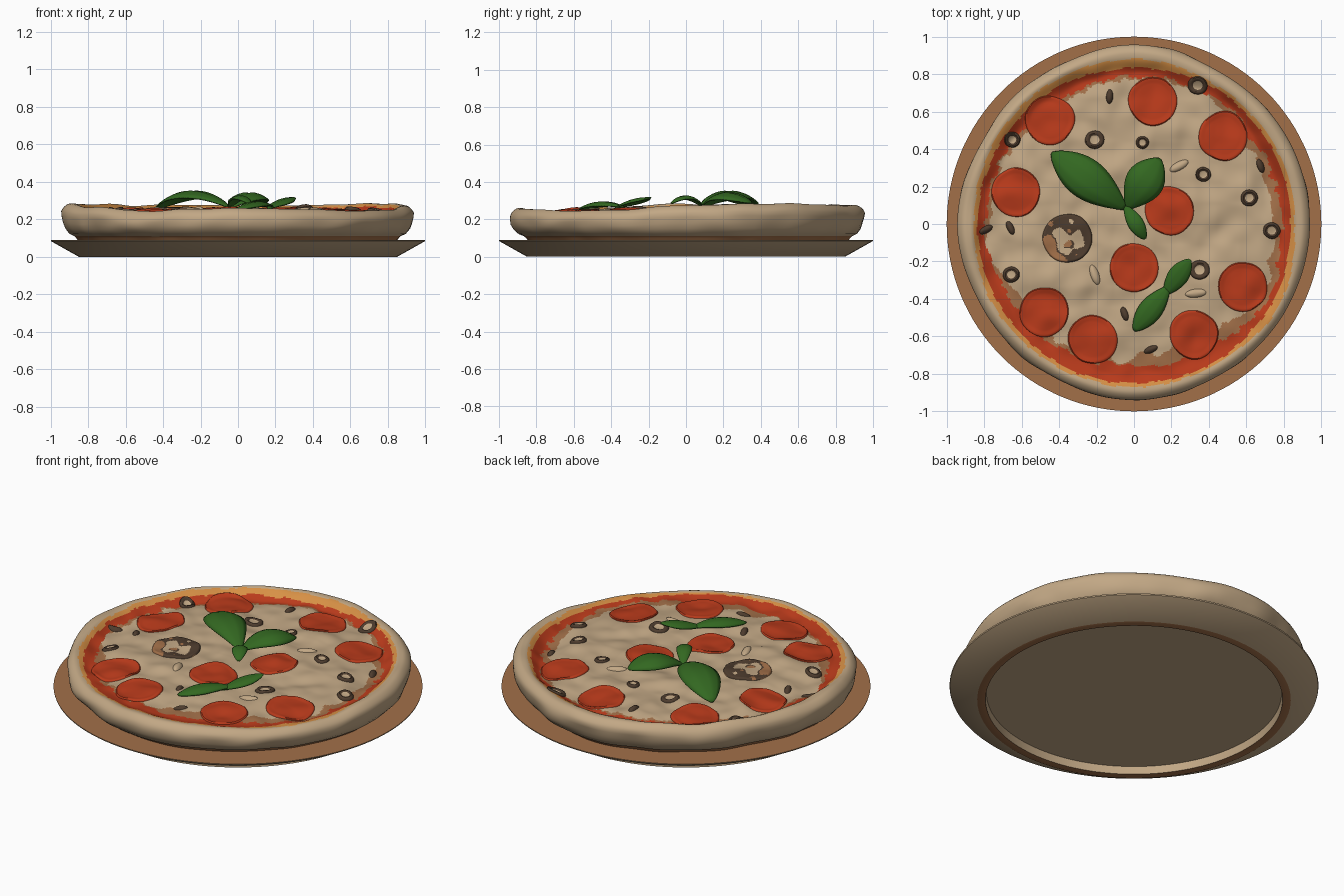
import bpy, bmesh, math
from mathutils import Vector, noise

if "Cube" in bpy.data.objects:
    bpy.data.objects.remove(bpy.data.objects["Cube"])


def material(name, rgb):
    m = bpy.data.materials.new(name)
    m.use_nodes = True
    m.diffuse_color = (*rgb, 1)
    m.node_tree.nodes["Principled BSDF"].inputs["Base Color"].default_value = (*rgb, 1)
    return m


TAN = material("dough tan", (0.54, 0.39, 0.235))
BROWN = material("baked brown", (0.36, 0.16, 0.066))
RED = material("tomato red", (0.49, 0.043, 0.011))
ORANGE = material("oily orange", (0.68, 0.28, 0.06))
DARK = material("olive dark", (0.075, 0.045, 0.027))
GREEN = material("basil green", (0.033, 0.138, 0.015))


def n(x, y, scale, seed=0.0):
    return noise.noise(Vector((x * scale, y * scale, seed)))


def smooth(lo, hi, v):
    t = min(1, max(0, (v - lo) / (hi - lo)))
    return t * t * (3 - 2 * t)


def around(table, a):
    """Blend a table of values spaced evenly round the circle."""
    u = (a % math.tau) / math.tau * len(table)
    i = int(u)
    p, q = table[i % len(table)], table[(i + 1) % len(table)]
    return p + (q - p) * smooth(0, 1, u - i)


def finish(name, bm, mats):
    bmesh.ops.recalc_face_normals(bm, faces=bm.faces)
    me = bpy.data.meshes.new(name)
    bm.to_mesh(me)
    bm.free()
    for m in mats:
        me.materials.append(m)
    ob = bpy.data.objects.new(name, me)
    bpy.context.collection.objects.link(ob)
    bpy.ops.object.select_all(action="DESELECT")
    ob.select_set(True)
    bpy.context.view_layer.objects.active = ob
    bpy.ops.object.shade_smooth_by_angle(angle=math.radians(40))
    return ob


def rings(name, steps, segs, point, mats, rule=None):
    """Skin rings of points; point(step, angle) gives a position, rule(i, centre) a material."""
    bm = bmesh.new()
    loops = []
    for st in steps:
        loops.append([bm.verts.new(point(st, math.tau * k / segs)) for k in range(segs)])
    for i in range(len(loops) - 1):
        a, b = loops[i], loops[i + 1]
        for k in range(segs):
            j = (k + 1) % segs
            f = bm.faces.new((a[k], a[j], b[j], b[k]))
            if rule:
                f.material_index = rule(i, f.calc_center_median())
    bmesh.ops.remove_doubles(bm, verts=loops[0] + loops[-1], dist=1e-5)
    return finish(name, bm, mats)


# Plate: brown top and foot ring, pale sides and recessed underside
plate = [(0, 0.09), (0.5, 0.09), (1, 0.09), (0.998, 0.083), (0.85, 0), (0.805, 0), (0.8, 0.045), (0, 0.045)]
rings("plate", plate, 128, lambda p, a: (p[0] * math.cos(a), p[0] * math.sin(a), p[1]),
      [TAN, BROWN], lambda i, c: 1 if i in (0, 1, 4) else 0)

# Outline, crust height and colour bands, every 30 degrees from +x
OUTLINE = [0.995, 0.995, 0.988, 1.015, 0.988, 0.977, 1.0, 0.98, 0.978, 0.995, 0.983, 0.988]
RIM = [0.274, 0.283, 0.276, 0.274, 0.277, 0.284, 0.283, 0.262, 0.245, 0.261, 0.25, 0.249]
CRUST = [0.86, 0.86, 0.86, 0.88, 0.875, 0.865, 0.855, 0.865, 0.865, 0.87, 0.865, 0.89]
SAUCE = [0.835, 0.84, 0.845, 0.835, 0.835, 0.835, 0.835, 0.835, 0.845, 0.85, 0.85, 0.85]
CHEESE = [0.79, 0.78, 0.8, 0.79, 0.77, 0.78, 0.8, 0.78, 0.77, 0.755, 0.775, 0.82]
TOASTED = [0.04, 0.05, 0.02, 0.01, 0.02, 0.02, 0.02, 0.05, 0.03, 0.05, 0.05, 0.04]


# Pizza surface, shared by the dough and everything draped over it
def rim(a):
    return around(RIM, a) + 0.01 * n(math.cos(a), math.sin(a), 4, 9)


def height(x, y):
    a = math.atan2(y, x)
    r = math.hypot(x, y)
    floor = 0.249 - 0.016 * smooth(0.55, 0.8, r)
    floor += 0.018 * n(x, y, 5, 2) + 0.014 * n(x, y, 9, 7)
    t = smooth(0.79 + 0.03 * n(x, y, 5, 5), around(CRUST, a) + 0.02, r)
    z = floor + (rim(a) - floor) * t
    return z - 0.024 * (max(0, r / around(OUTLINE, a) - 0.895) / 0.04) ** 2


# Dough: rounded outer wall, then fine rings across the top
wall = [(0.85, 0.085), (0.862, 0.1), (0.872, 0.11), (0.9, 0.122), (0.925, 0.148), (0.939, 0.175), (0.945, 0.205), (0.944, 0.227)]
top = [(0.936 - 0.0078 * k, None) for k in range(120)] + [(0, None)]


def dough_point(p, a):
    r = p[0] * around(OUTLINE, a)
    x, y = r * math.cos(a), r * math.sin(a)
    if p[1] is None:
        return x, y, height(x, y)
    w = 1 + 0.016 * n(math.cos(a), math.sin(a), 5, p[1] * 8) * smooth(0.24, 0.18, p[1])
    return x * w, y * w, p[1] + (rim(a) - 0.267) * smooth(0.1, 0.23, p[1])


def dough_colour(i, c):
    if i < len(wall):
        return 1 if i < 2 else 0
    a = math.atan2(c.y, c.x)
    r = math.hypot(c.x, c.y)
    ragged = 0.03 * n(c.x, c.y, 12, 3) + 0.02 * n(c.x, c.y, 26, 8)
    if r > around(CRUST, a) + 0.2 * ragged:
        return 0
    if r > around(SAUCE, a) + 0.35 * ragged:
        return 3
    cheese = around(CHEESE, a) + ragged
    if r > cheese:
        return 2
    return int(r > cheese - around(TOASTED, a) * (1 + 1.8 * n(c.x, c.y, 7, 11)))


rings("dough_and_cheese", wall + top, 340, dough_point, [TAN, BROWN, RED, ORANGE], dough_colour)


# Toppings draped over the surface as discs, rings or lumps
def drape(name, x, y, rx, ry, turn, lift, mats, rule=None, segs=40):
    def point(st, a):
        f, up = st
        wob = 1 + 0.06 * n(math.cos(a) + x * 9, math.sin(a) + y * 9, 1.2)
        u, v = rx * f * wob * math.cos(a), ry * f * wob * math.sin(a)
        px = x + u * math.cos(turn) - v * math.sin(turn)
        py = y + u * math.sin(turn) + v * math.cos(turn)
        return px, py, height(px, py) + up
    return rings(name, lift, segs, point, mats, rule)


disc = [(1, -0.006), (0.985, 0.004), (0.95, 0.008), (0.88, 0.008)] + [(0.8 - k / 10, 0.005) for k in range(9)]
hoop = [(1, -0.006), (0.95, 0.006), (0.85, 0.012), (0.7, 0.014), (0.58, 0.011), (0.48, 0.008), (0.3, 0.006), (0, 0.006)]
lump = [(1, -0.008), (0.9, 0.002), (0.7, 0.009), (0.4, 0.014), (0, 0.016)]

for x, y in [(-0.45, 0.555), (0.10, 0.655), (0.475, 0.47), (-0.63, 0.17), (0.19, 0.07),
             (0, -0.235), (0.58, -0.335), (-0.48, -0.47), (-0.22, -0.615), (0.32, -0.59)]:
    drape("salami_slice", x, y, 0.132, 0.132, 0, disc, [RED])

for x, y, r in [(-0.65, 0.45, 0.045), (-0.21, 0.45, 0.053), (0.045, 0.435, 0.036), (0.34, 0.74, 0.053),
                (0.37, 0.265, 0.042), (0.615, 0.14, 0.047), (0.735, -0.035, 0.047),
                (-0.655, -0.27, 0.046), (0.35, -0.245, 0.056)]:
    drape("olive_ring", x, y, r, r * 0.95, 0, hoop, [DARK, TAN], lambda i, c: int(i > 4), 24)

for x, y, turn in [(-0.79, -0.03, 0.5), (-0.66, -0.02, 2), (-0.13, 0.68, 1.5), (0.675, 0.31, 1.9),
                   (-0.05, -0.48, 1.9), (0.09, -0.67, 0.4)]:
    drape("olive_sliver", x, y, 0.042, 0.02, turn, lump, [DARK], None, 16)

for x, y, turn in [(0.24, 0.31, 0.5), (0.33, -0.37, 0.1), (-0.21, -0.27, 1.9)]:
    drape("mushroom_sliver", x, y, 0.06, 0.025, turn, lump, [TAN], None, 20)


# Mushroom slice: brown edge, dark gills and a pale broken centre
def mottled(i, c):
    x, y = c.x + 0.355, c.y + 0.075
    d = math.hypot(x, y) / 0.135
    v = n(c.x, c.y, 18, 2.3)
    if d < 0.42 + 0.7 * v:
        return 0
    return 2 if (x + y) / 0.135 + 1.8 * v > -0.7 and d < 0.98 else 1


cap = [(1, -0.008), (0.98, 0.004), (0.95, 0.01)] + [(0.92 - k * 0.046, 0.012) for k in range(21)]
drape("mushroom_slice", -0.355, -0.075, 0.135, 0.132, 0, cap, [TAN, BROWN, DARK], mottled, 72)


# Basil leaves: arched, pointed blades
def leaf(base, tip, z0, zm, z1, width):
    bm = bmesh.new()
    b, t = Vector(base), Vector(tip)
    side = (t - b).orthogonal().normalized()
    grid = []
    for i in range(19):
        u = i / 18
        z = z0 * (1 - u) * (1 - 2 * u) + 4 * zm * u * (1 - u) + z1 * u * (2 * u - 1)
        w = width / 2 * math.sin(math.pi * u ** 1.15) ** 0.8 + 0.008
        row = []
        for k in range(-4, 5):
            v = k / 4
            p = b.lerp(t, u) + side * w * v
            dz = -0.35 * w * v * v + 0.05 * w * min(1, abs(v) * 4)
            row.append(bm.verts.new((p.x, p.y, z + dz)))
        grid.append(row)
    for r, q in zip(grid, grid[1:]):
        for k in range(8):
            bm.faces.new((r[k], r[k + 1], q[k + 1], q[k]))
    ob = finish("basil_leaf", bm, [GREEN])
    mod = ob.modifiers.new("thickness", "SOLIDIFY")
    mod.thickness = 0.008


leaf((-0.04, 0.08), (-0.44, 0.38), 0.265, 0.35, 0.26, 0.2)
leaf((-0.04, 0.08), (0.14, 0.35), 0.265, 0.34, 0.29, 0.19)
leaf((-0.05, 0.1), (0.06, -0.08), 0.265, 0.325, 0.29, 0.07)
leaf((0.16, -0.38), (0.3, -0.19), 0.262, 0.304, 0.318, 0.095)
leaf((0.19, -0.33), (0.0, -0.57), 0.268, 0.293, 0.258, 0.11)
